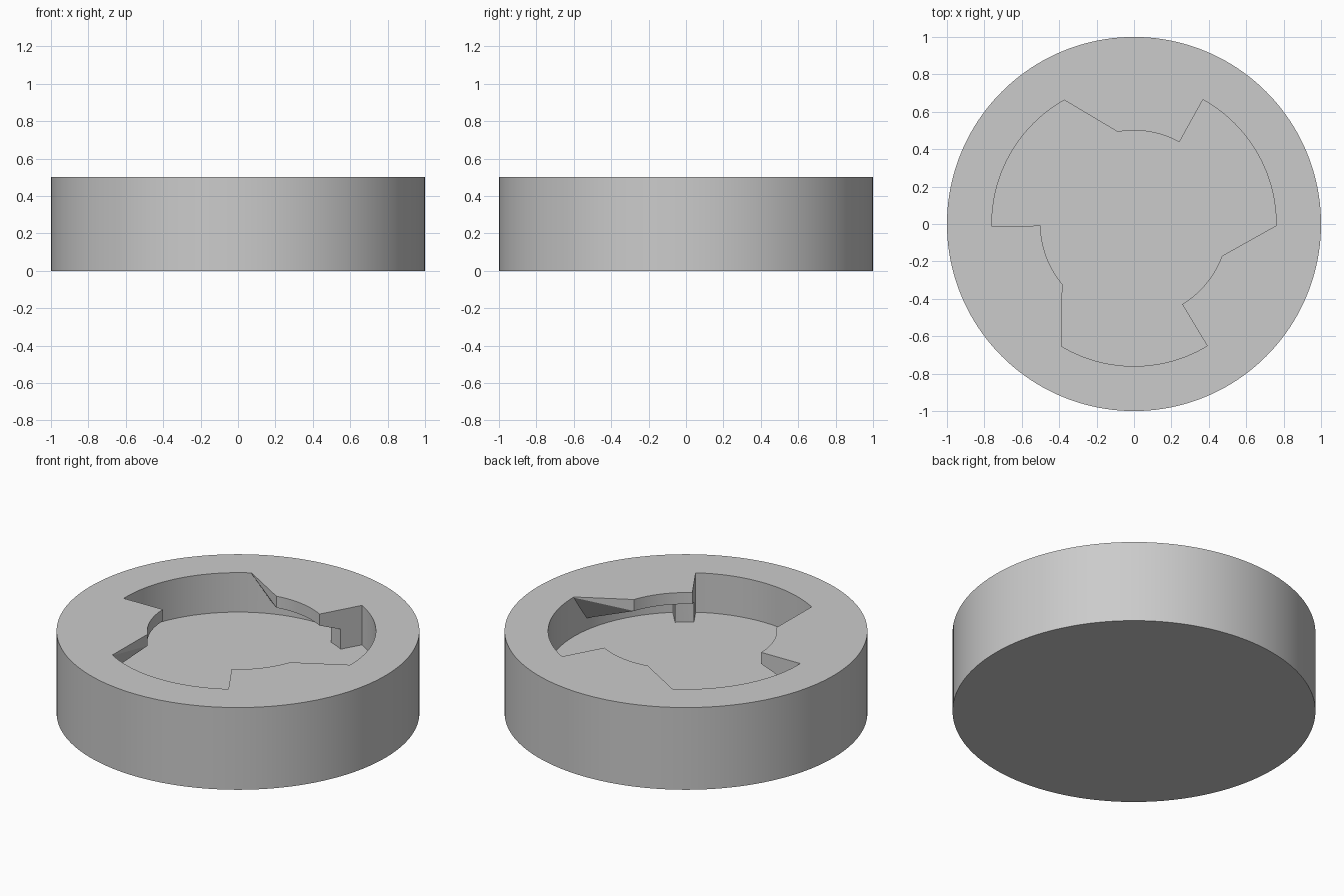
import bpy, bmesh
from math import radians, cos, sin, tau

cube = bpy.data.objects.get("Cube")
if cube:
    bpy.data.objects.remove(cube, do_unlink=True)

SEGMENTS = 160
HEIGHT, FLOOR = 0.5, 0.26
WALL, LIP = 0.76, 0.5
EMBED = 0.78          # tabs and stops run slightly into the wall
START = 61            # angle of the square end of the first tab

grey = bpy.data.materials.new("plain_grey")
grey.use_nodes = True
grey.diffuse_color = (0.6, 0.6, 0.6, 1)
grey.node_tree.nodes["Principled BSDF"].inputs["Base Color"].default_value = (0.6, 0.6, 0.6, 1)


def polar(radius, degrees, z):
    a = radians(degrees)
    return (radius * cos(a), radius * sin(a), z)


def finish(name, bm):
    bmesh.ops.recalc_face_normals(bm, faces=bm.faces)
    mesh = bpy.data.meshes.new(name)
    bm.to_mesh(mesh)
    bm.free()
    mesh.materials.append(grey)
    obj = bpy.data.objects.new(name, mesh)
    bpy.context.collection.objects.link(obj)
    return obj


def loft(name, section, steps):
    """Three solids around the ring; section lists (radius, sweep, z) corners."""
    bm = bmesh.new()
    for turn in (0, 120, 240):
        rings = [[bm.verts.new(polar(r, START + turn + sweep * i / steps, z))
                  for r, sweep, z in section] for i in range(steps + 1)]
        n = len(section)
        for a, b in zip(rings, rings[1:]):
            for k in range(n):
                bm.faces.new((a[k], a[(k + 1) % n], b[(k + 1) % n], b[k]))
        bm.faces.new(rings[0])
        bm.faces.new(rings[-1])
    bmesh.ops.triangulate(bm, faces=[f for f in bm.faces])
    return finish(name, bm)


# Round cup: flat base, outer side, rim, inner wall and floor
bm = bmesh.new()
rings = [[bm.verts.new((r * cos(tau * i / SEGMENTS), r * sin(tau * i / SEGMENTS), z))
          for i in range(SEGMENTS)]
         for r, z in ((1, 0), (1, HEIGHT), (WALL, HEIGHT), (WALL, FLOOR))]
for a, b in zip(rings, rings[1:]):
    for i in range(SEGMENTS):
        j = (i + 1) % SEGMENTS
        bm.faces.new((a[i], a[j], b[j], b[i]))
bm.faces.new(rings[0])
bm.faces.new(rings[-1])
socket = finish("socket_body", bm)

# Overhanging tabs: sloped underside and an undercut lead-in end
tabs = loft("locking_tabs", [(LIP, 39, HEIGHT), (LIP, 39, 0.43),
                             (EMBED, 50.5, 0.325), (EMBED, 59.2, HEIGHT)], 24)

# Stop blocks beneath the square end of each tab
stops = loft("stop_blocks", [(0.63, 9.5, 0.2), (EMBED, 9.5, 0.2),
                             (EMBED, 9.5, 0.42), (0.63, 9.5, 0.42)], 4)

# Weld tabs and stops into the cup
for part in (tabs, stops):
    union = socket.modifiers.new("join_" + part.name, "BOOLEAN")
    union.operation = "UNION"
    union.solver = "EXACT"
    union.object = part
    part.hide_render = True
    part.hide_viewport = True

# Apply the joins and drop the helper solids
bpy.context.view_layer.update()
graph = bpy.context.evaluated_depsgraph_get()
joined = bpy.data.meshes.new_from_object(socket.evaluated_get(graph))
socket.modifiers.clear()
socket.data = joined
for part in (tabs, stops):
    bpy.data.objects.remove(part, do_unlink=True)

# Smooth round walls with crisp edges
bpy.ops.object.select_all(action="DESELECT")
socket.select_set(True)
bpy.context.view_layer.objects.active = socket
bpy.ops.object.shade_smooth_by_angle(angle=radians(20))
